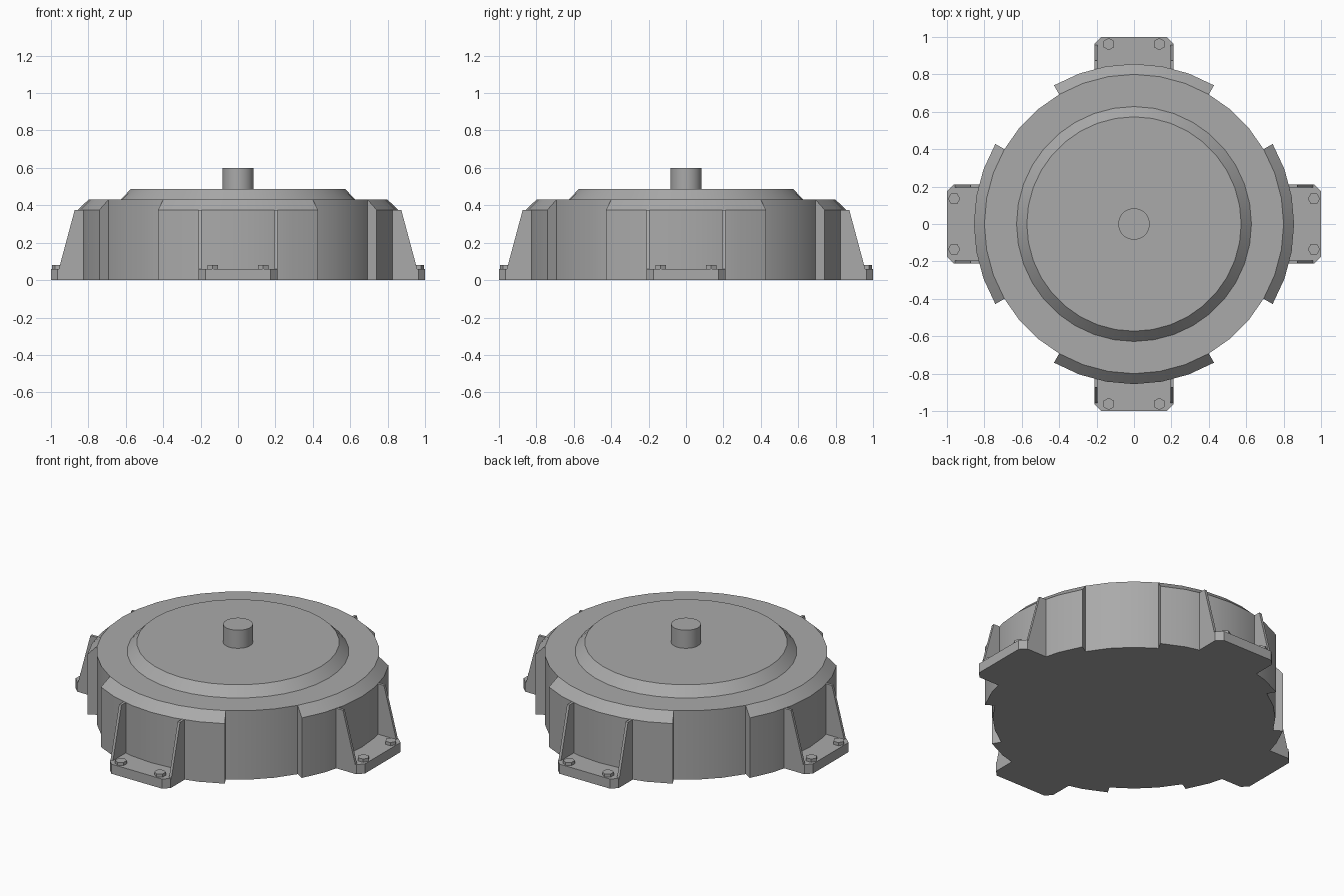
import bpy
import bmesh
from math import sin, cos, pi, radians
from mathutils import Matrix

if "Cube" in bpy.data.objects:
    bpy.data.objects.remove(bpy.data.objects["Cube"])

GREY = (0.4, 0.4, 0.4, 1)
metal = bpy.data.materials.new("grey metal")
metal.use_nodes = True
metal.diffuse_color = GREY
metal.node_tree.nodes["Principled BSDF"].inputs["Base Color"].default_value = GREY

STEP = radians(10)  # angle of one facet on the round parts


def finish(name, bm, turn=0, smooth=False):
    bmesh.ops.recalc_face_normals(bm, faces=bm.faces)
    bm.transform(Matrix.Rotation(turn, 4, "Z"))
    mesh = bpy.data.meshes.new(name)
    bm.to_mesh(mesh)
    bm.free()
    mesh.materials.append(metal)
    obj = bpy.data.objects.new(name, mesh)
    bpy.context.collection.objects.link(obj)
    if smooth:
        bpy.ops.object.select_all(action="DESELECT")
        obj.select_set(True)
        bpy.context.view_layer.objects.active = obj
        bpy.ops.object.shade_smooth_by_angle(angle=radians(30))


def lathe(name, profile, steps=36):
    """Stack of rings, closed with flat caps."""
    bm = bmesh.new()
    rings = [[bm.verts.new((r * cos(2 * pi * i / steps), r * sin(2 * pi * i / steps), z))
              for i in range(steps)] for r, z in profile]
    for a, b in zip(rings, rings[1:]):
        for i in range(steps):
            j = (i + 1) % steps
            bm.faces.new((a[i], a[j], b[j], b[i]))
    bm.faces.new(rings[0])
    bm.faces.new(rings[-1])
    finish(name, bm, smooth=True)


def sector(name, profile, turn):
    """Closed profile swept through 60 degrees, centred on -y."""
    bm = bmesh.new()
    angles = [-pi / 2 + STEP * i for i in range(-3, 4)]
    rings = [[bm.verts.new((r * cos(a), r * sin(a), z)) for r, z in profile] for a in angles]
    n = len(profile)
    for a, b in zip(rings, rings[1:]):
        for i in range(n):
            j = (i + 1) % n
            bm.faces.new((a[i], a[j], b[j], b[i]))
    bm.faces.new(rings[0])
    bm.faces.new(rings[-1])
    finish(name, bm, turn, True)


def prism(name, outline, offset, turn):
    """Flat outline pushed along an offset."""
    bm = bmesh.new()
    face = bm.faces.new([bm.verts.new(p) for p in outline])
    new = bmesh.ops.extrude_face_region(bm, geom=[face])["geom"]
    bmesh.ops.translate(bm, vec=offset, verts=[v for v in new if isinstance(v, bmesh.types.BMVert)])
    finish(name, bm, turn)


# Drum, raised cover and shaft
lathe("drum", [(0.8, 0), (0.8, 0.43)])
lathe("cover", [(0.628, 0.425), (0.628, 0.43), (0.573, 0.487)])
lathe("shaft", [(0.084, 0.48), (0.084, 0.6)])

# Four mounting sides, each with a pad, a foot, two ribs and two bolts
for k, side in enumerate(("front", "left", "back", "right")):
    turn = k * pi / 2
    sector(side + "_pad", [(0.7, 0), (0.856, 0), (0.856, 0.375), (0.8, 0.43), (0.7, 0.43)], turn)
    foot = [(-0.21, -0.75), (-0.21, -0.965), (-0.175, -1), (0.175, -1), (0.21, -0.965), (0.21, -0.75)]
    prism(side + "_foot", [(x, y, 0) for x, y in foot], (0, 0, 0.06), turn)
    for s, end in ((-1, "a"), (1, "b")):
        rib = [(-0.78, 0), (-0.963, 0), (-0.963, 0.04), (-0.873, 0.375), (-0.78, 0.375)]
        prism(f"{side}_rib_{end}", [(s * 0.2105, y, z) for y, z in rib], (-s * 0.0165, 0, 0), turn)
        hexagon = [(s * 0.135 + 0.033 * sin(i * pi / 3), -0.962 + 0.033 * cos(i * pi / 3), 0.055)
                   for i in range(6)]
        prism(f"{side}_bolt_{end}", hexagon, (0, 0, 0.025), turn)
